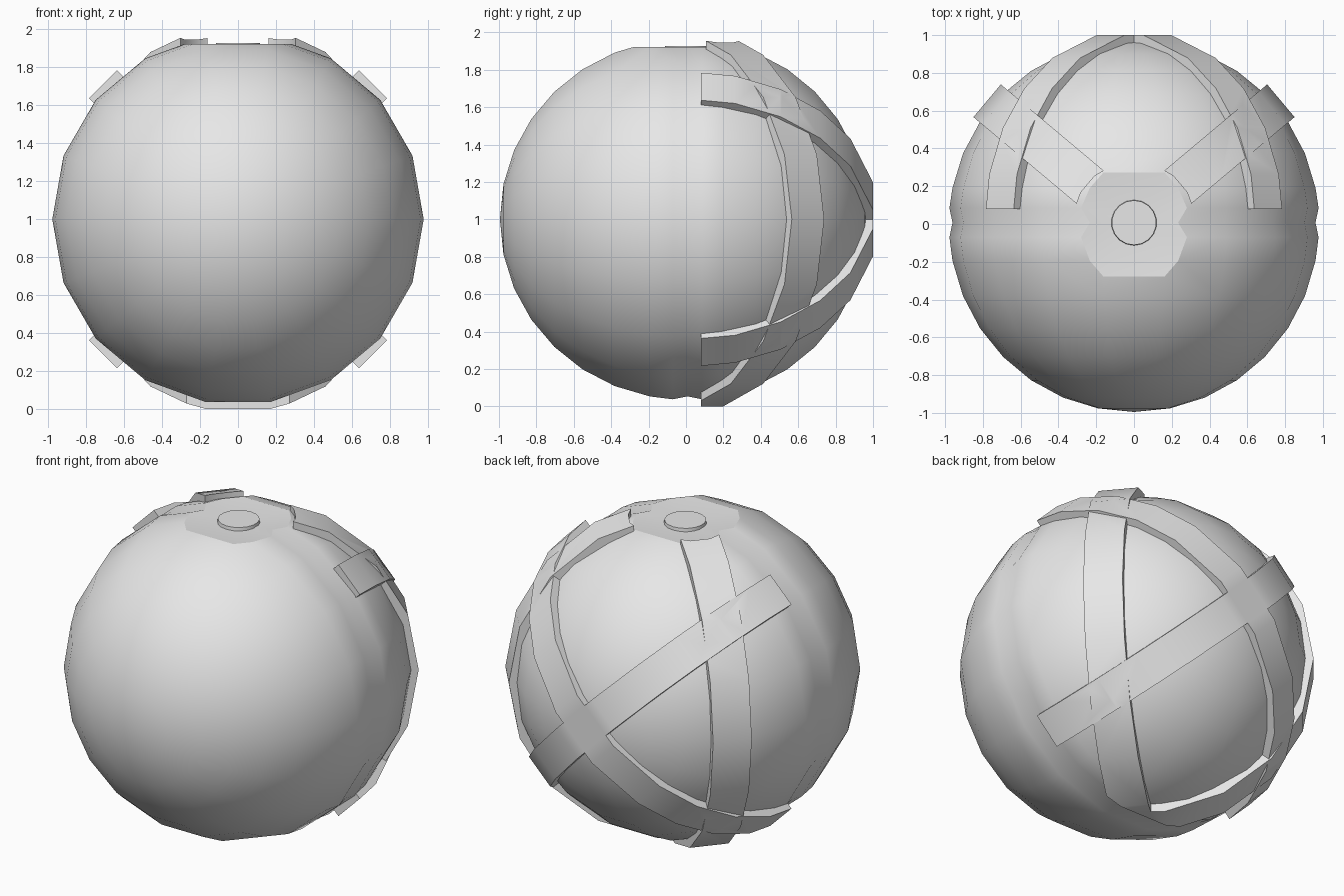
import bpy, bmesh, math
from mathutils import Vector, Matrix

if "Cube" in bpy.data.objects:
    bpy.data.objects.remove(bpy.data.objects["Cube"])

grey = bpy.data.materials.new("plain_grey")
grey.diffuse_color = (0.8, 0.8, 0.8, 1)
grey.use_nodes = True
grey.node_tree.nodes["Principled BSDF"].inputs["Base Color"].default_value = grey.diffuse_color
CENTRE = Vector((0, 0, 1))


def finish(bm, name):
    bmesh.ops.recalc_face_normals(bm, faces=bm.faces)
    me = bpy.data.meshes.new(name)
    bm.to_mesh(me)
    bm.free()
    me.materials.append(grey)
    ob = bpy.data.objects.new(name, me)
    bpy.context.collection.objects.link(ob)
    return ob


def smooth(ob, angle=32):
    bpy.ops.object.select_all(action='DESELECT')
    ob.select_set(True)
    bpy.context.view_layer.objects.active = ob
    bpy.ops.object.shade_smooth_by_angle(angle=math.radians(angle))


def boolean(ob, other, operation):
    mod = ob.modifiers.new("cut", 'BOOLEAN')
    mod.operation, mod.solver, mod.object = operation, 'EXACT', other
    bpy.context.view_layer.objects.active = ob
    bpy.ops.object.modifier_apply(modifier=mod.name)
    bpy.data.objects.remove(other)


def strap(name, angles, start, toward, width, r_in=0.9, r_out=1.015):
    """Rectangular bar bent along a circle from direction start to toward."""
    bm = bmesh.new()
    side = start.cross(toward).normalized() * width / 2
    rows = []
    for a in angles:
        d = start * math.cos(math.radians(a)) + toward * math.sin(math.radians(a))
        rows.append([bm.verts.new(CENTRE + d * r + side * s)
                     for r, s in ((r_in, -1), (r_out, -1), (r_out, 1), (r_in, 1))])
    for p, q in zip(rows, rows[1:]):
        for i in range(4):
            j = (i + 1) % 4
            bm.faces.new((p[i], p[j], q[j], q[i]))
    bm.faces.new(rows[0])
    bm.faces.new(rows[-1])
    return finish(bm, name)


# Ball: half profile with a shallow groove, spun around the y axis
lats = [math.radians(11.25 * k) for k in range(1, 9)]
profile = [(0.98 * math.cos(a), -0.995 * math.sin(a)) for a in reversed(lats)]
profile += [(0.977, -0.07), (0.961, 0.007), (0.977, 0.085)]
profile += [(0.98 * math.cos(a), 0.975 * math.sin(a)) for a in lats]
bm = bmesh.new()
pts = [bm.verts.new((r, y, 1)) for r, y in profile]
line = [bm.edges.new(e) for e in zip(pts, pts[1:])]
bmesh.ops.spin(bm, geom=pts + line, cent=CENTRE, axis=(0, 1, 0),
               angle=math.tau, steps=18)
bmesh.ops.remove_doubles(bm, verts=bm.verts, dist=1e-4)
# Flattened top, closed by a slightly dished face
bmesh.ops.bisect_plane(bm, geom=bm.verts[:] + bm.edges[:] + bm.faces[:],
                       plane_co=(0, 0, 1.922), plane_no=(0, 0, 1), clear_outer=True)
rim = [e for e in bm.edges if e.is_boundary]
cap = bmesh.ops.contextual_create(bm, geom=rim)["faces"]
dish = bmesh.ops.poke(bm, faces=cap)
for v in dish["verts"]:
    v.co = (0, 0.005, 1.898)
for f in bm.faces:
    f.smooth = True
for e in rim:
    e.smooth = False
finish(bm, "ball")

# Button in the dish
bm = bmesh.new()
bmesh.ops.create_cone(bm, cap_ends=True, segments=18, radius1=0.125, radius2=0.118,
                      depth=0.06, matrix=Matrix.Translation((0, 0.007, 1.898)))
smooth(finish(bm, "button"))

# Straps: two crossing over the back, two running from top to bottom
net = None
Y, Z = Vector((0, 1, 0)), Vector((0, 0, 1))
half = [10, 30, 45, 60, 75, 90, 100]
back_angles = [-a for a in reversed(half)] + half
for s in (1, -1):
    diagonal = Vector((s, 0, 1)).normalized()
    az = math.radians(40)
    outward = Vector((s * math.cos(az), math.sin(az), 0))
    for part in (strap("back_strap", back_angles, Y, diagonal, 0.208),
                 strap("side_strap", range(-100, 101, 20), outward, Z, 0.226)):
        if net is None:
            net = part
        else:
            boolean(net, part, 'UNION')
net.name = "strap_net"

# Trim the straps at the groove and around the dish
bm = bmesh.new()
bmesh.ops.create_cube(bm, size=3, matrix=Matrix.Translation((0, 0.08 - 1.5, 1)))
boolean(net, finish(bm, "front_cutter"), 'DIFFERENCE')
bm = bmesh.new()
bmesh.ops.create_cone(bm, cap_ends=True, segments=18, radius1=0.325, radius2=0.325,
                      depth=0.6, matrix=Matrix.Translation((0, 0.005, 2)))
boolean(net, finish(bm, "dish_cutter"), 'DIFFERENCE')
smooth(net)
